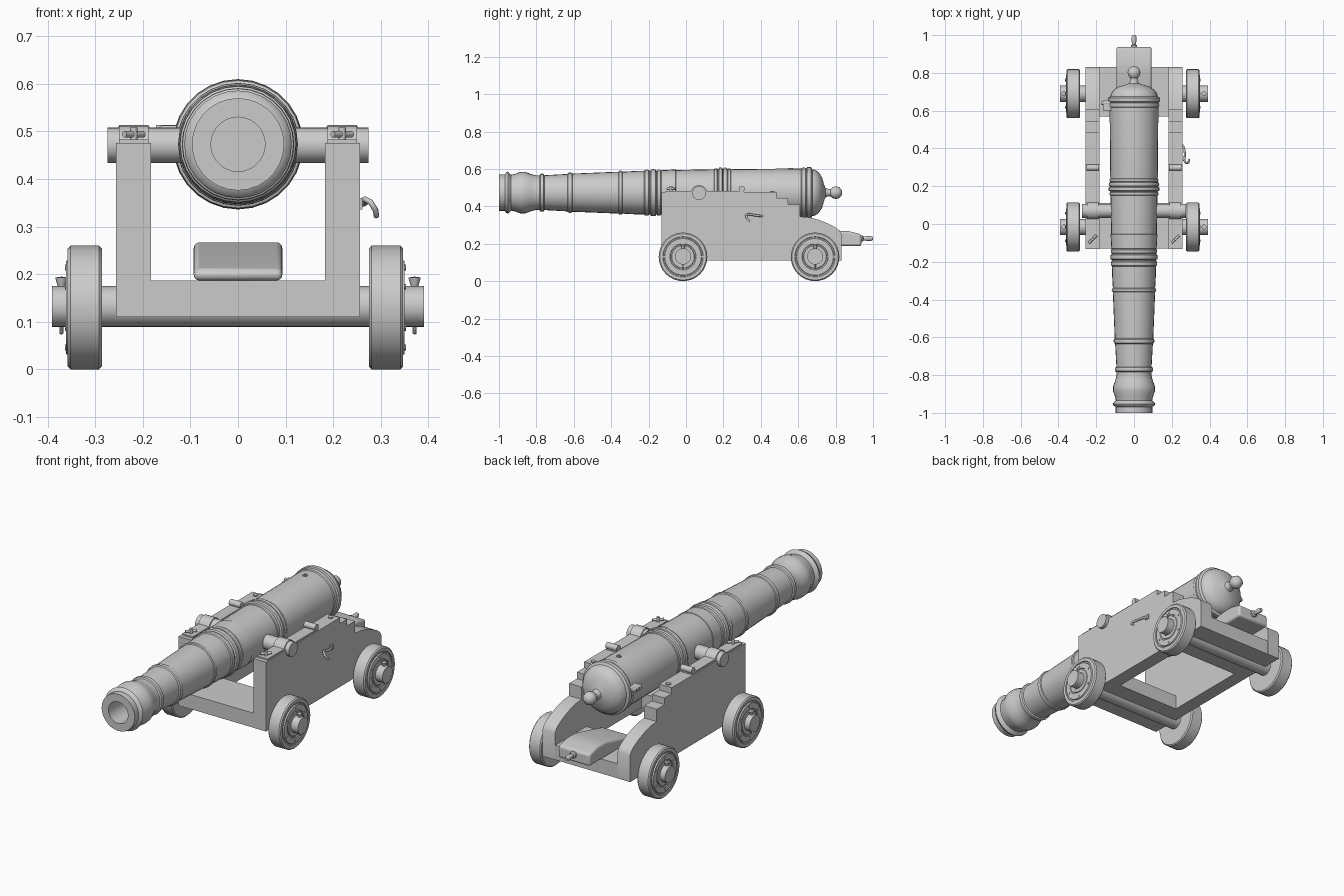
import bpy, bmesh, math
from mathutils import Vector

if "Cube" in bpy.data.objects:
    bpy.data.objects.remove(bpy.data.objects["Cube"])

def finish(name, bm, bevel=0.0, smooth=True):
    bmesh.ops.remove_doubles(bm, verts=bm.verts, dist=1e-5)
    bmesh.ops.recalc_face_normals(bm, faces=bm.faces)
    me = bpy.data.meshes.new(name)
    bm.to_mesh(me)
    bm.free()
    ob = bpy.data.objects.new(name, me)
    bpy.context.collection.objects.link(ob)
    if bevel:
        m = ob.modifiers.new("bevel", 'BEVEL')
        m.width, m.segments = bevel, 3
    if smooth:
        bpy.ops.object.select_all(action='DESELECT')
        ob.select_set(True)
        bpy.context.view_layer.objects.active = ob
        bpy.ops.object.shade_smooth_by_angle(angle=math.radians(35))
    return ob

def lathe(name, profile, axis, loc=(0, 0, 0), seg=24):
    """Spin (along, radius) points round an axis."""
    along = {'X': Vector((1, 0, 0)), 'Y': Vector((0, 1, 0)), 'Z': Vector((0, 0, 1))}[axis]
    side = Vector((0, 0, 1)) if axis != 'Z' else Vector((1, 0, 0))
    bm = bmesh.new()
    vs = [bm.verts.new(Vector(loc) + along * a + side * r) for a, r in profile]
    es = [bm.edges.new(p) for p in zip(vs, vs[1:])]
    bmesh.ops.spin(bm, geom=vs + es, cent=loc, axis=along, angle=2 * math.pi, steps=seg)
    return finish(name, bm)

def rod(name, axis, loc, a0, a1, r, seg=16):
    return lathe(name, [(a0, 0), (a0, r), (a1, r), (a1, 0)], axis, loc, seg)

def prism(name, yz, x0, x1, bevel=0.0):
    """Extrude a side outline across x."""
    bm = bmesh.new()
    f = bm.faces.new([bm.verts.new((x0, y, z)) for y, z in yz])
    new = bmesh.ops.extrude_face_region(bm, geom=[f])['geom']
    bmesh.ops.translate(bm, vec=(x1 - x0, 0, 0), verts=[v for v in new if isinstance(v, bmesh.types.BMVert)])
    return finish(name, bm, bevel)

def box(name, x, y, z, bevel=0.0):
    return prism(name, [(y[0], z[0]), (y[1], z[0]), (y[1], z[1]), (y[0], z[1])], x[0], x[1], bevel)

def tube(name, pts, r):
    cu = bpy.data.curves.new(name, 'CURVE')
    cu.dimensions, cu.bevel_depth, cu.bevel_resolution, cu.use_fill_caps = '3D', r, 2, True
    sp = cu.splines.new('POLY')
    sp.points.add(len(pts) - 1)
    for p, c in zip(sp.points, pts):
        p.co = (*c, 1)
    ob = bpy.data.objects.new(name, cu)
    bpy.context.collection.objects.link(ob)

def ring(y, w, base, h):
    """Raised moulding band with rounded edges."""
    return [(y - w, base), (y - w * .7, base + h * .8), (y, base + h), (y + w * .7, base + h * .8), (y + w, base)]

AXIS = 0.473

# barrel, with bore, mouldings, breech and knob
profile = [(-.4, 0), (-.4, .057), (-1, .057), (-1, .097), (-.968, .097), (-.962, .108), (-.952, .113),
           (-.945, .106), (-.935, .096), (-.915, .1), (-.885, .111), (-.86, .111), (-.83, .1), (-.8, .092)]
profile += ring(-.77, .013, .093, .009)
profile += ring(-.62, .014, .1, .008)
profile += [(-.607, .102)] + ring(-.35, .01, .112, .006) + [(-.27, .116)]
profile += ring(-.21, .014, .117, .006) + ring(-.175, .016, .117, .009) + ring(-.145, .012, .117, .006)
profile += [(-.13, .12), (-.055, .124), (-.053, .121)]
profile += ring(.16, .01, .125, .004) + ring(.185, .012, .125, .011) + ring(.21, .012, .125, .009) + ring(.232, .009, .125, .004)
profile += [(.25, .126), (.61, .129)] + ring(.63, .014, .129, .005)
profile += [(.648, .137), (.668, .137), (.675, .125), (.69, .122), (.71, .108), (.728, .08), (.738, .045),
            (.745, .026), (.76, .019), (.773, .02), (.785, .03), (.803, .034), (.82, .029), (.832, .015), (.835, 0)]
lathe("barrel", profile, 'Y', (0, 0, AXIS), 28)
rod("trunnions", 'X', (0, .07, .471), -.274, .274, .037, 24)
lathe("vent", [(.125, .012), (.133, .012), (.133, .006), (.12, .006)], 'Z', (0, .56, AXIS), 12)
box("firing_lock", (-.165, -.115), (.6, .655), (.49, .512), .004)
rod("lock_screw", 'X', (0, .64, .505), -.172, -.13, .009)

# stepped side cheeks, repeated left and right
cheek = [(-.132, .11), (-.132, .476), (.485, .476), (.485, .445), (.545, .445), (.545, .41), (.61, .41), (.61, .345),
         (.66, .341), (.71, .328), (.76, .308), (.8, .287), (.82, .272), (.832, .25), (.832, .11)]
arch = [(.07 + .045 * math.cos(t * math.pi / 10), .47 + .043 * math.sin(t * math.pi / 10)) for t in range(9, 0, -1)]
strap = [(-.11, .474), (-.11, .483), (.022, .483)] + arch + [(.118, .483), (.31, .483), (.31, .474)]
for s, side in ((-1, "left"), (1, "right")):
    prism(side + "_cheek", cheek, s * .183, s * .256)
    prism(side + "_trunnion_cap", strap, s * .188, s * .25)
    rod(side + "_cap_hinge", 'X', (s * .219, .298, .494), -.033, .033, .016)
    rod(side + "_cap_pin", 'Z', (s * .219, -.08, .474), 0, .034, .008, 12)
    tube(side + "_cap_key", [(s * .219 - .02, -.1, .494), (s * .219 + .02, -.06, .494)], .007)
    rod(side + "_cheek_bolt", 'Z', (s * .219, .46, .474), 0, .008, .014, 6)

# bed planks joining the cheeks
box("front_bed", (-.19, .19), (-.131, .11), (.11, .187))
box("rear_bed", (-.19, .19), (.57, .831), (.11, .187))

# wedge under the breech and its handle
prism("elevating_wedge", [(.57, .187), (.57, .21), (.8, .267), (.87, .267), (.937, .25), (.937, .187)], -.093, .093, .012)
lathe("wedge_handle", [(.93, 0), (.93, .017), (.945, .017), (.95, .01), (.965, .012), (.99, .013), (1, .008), (1, 0)],
      'Y', (0, 0, .228), 16)

# axles, wheels and linchpins
wheel = [(-.037, 0), (-.037, .124), (-.031, .13), (.029, .13), (.035, .124), (.035, .108), (.031, .106), (.031, .1),
         (.038, .098), (.038, .07), (.034, .068), (.034, .062), (.038, .06), (.038, 0)]
for y, end in ((-.016, "front"), (.69, "rear")):
    rod(end + "_axle", 'X', (0, y, .132), -.391, .391, .043, 24)
    for s, cx, side in ((-1, -.323, "left"), (1, .312, "right")):
        lathe(f"{end}_{side}_wheel", [(a * s, r) for a, r in wheel], 'X', (cx, y, .13), 32)
        for k in range(6):
            t = k * math.pi / 3 + .5
            rod(f"{end}_{side}_wheel_bolt", 'X', (cx, y + .084 * math.cos(t), .13 + .084 * math.sin(t)),
                s * .034, s * .041, .006, 8)
        lathe(f"{end}_{side}_linchpin", [(.073, 0), (.075, .004), (.17, .005), (.178, .009), (.193, .013), (.195, 0)],
              'Z', (s * .371, y, 0), 10)

# tackle hook and eye plate on the right cheek
box("hook_plate", (.25, .262), (.398, .422), (.336, .36))
tube("tackle_hook", [(.25, .41, .348), (.265, .405, .348), (.27, .37, .352), (.266, .335, .358), (.278, .322, .352),
                     (.289, .325, .335), (.291, .342, .322)], .006)
